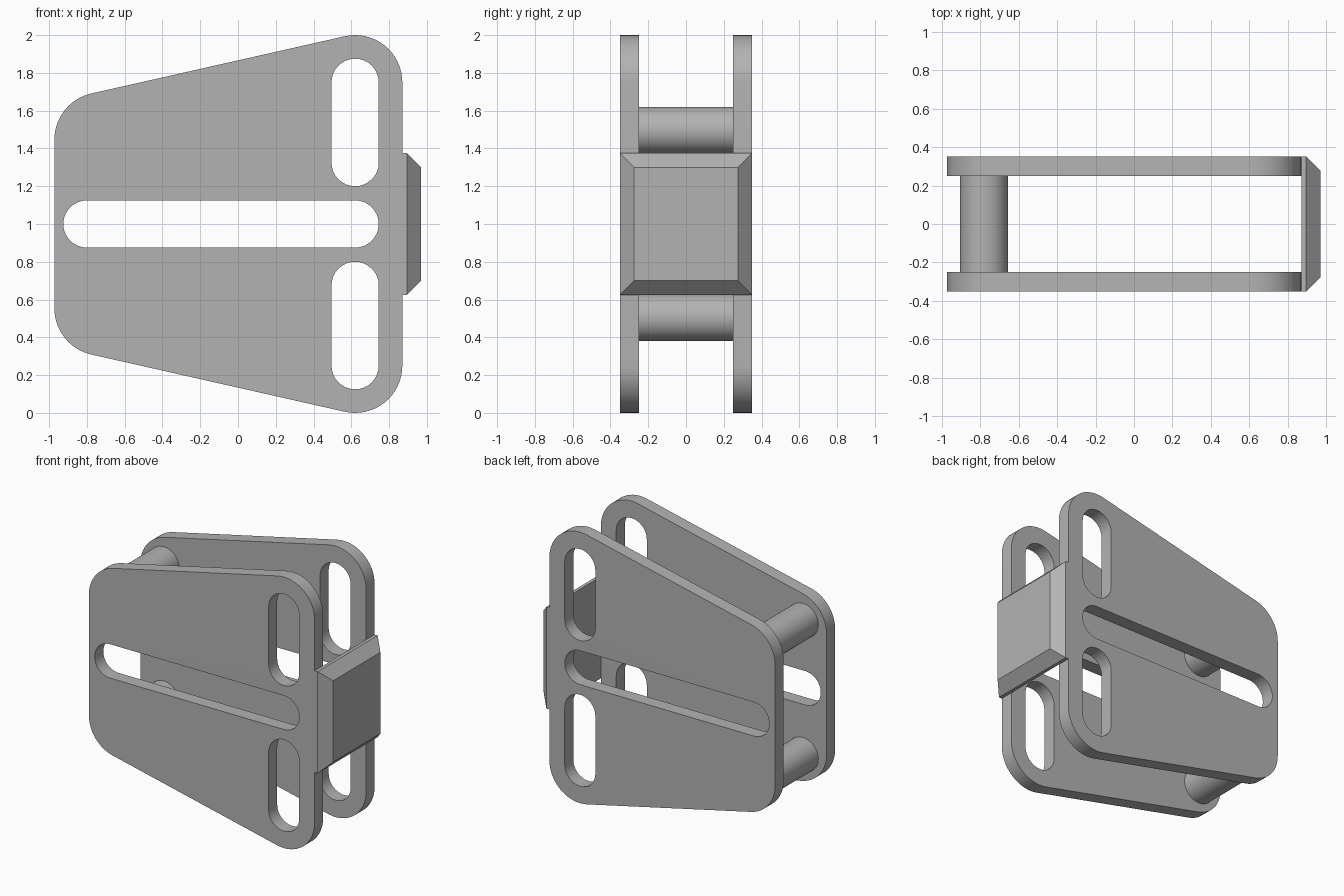
import bpy
import bmesh
import math
from mathutils import Matrix

cube = bpy.data.objects.get("Cube")
if cube:
    bpy.data.objects.remove(cube, do_unlink=True)

grey = bpy.data.materials.new("plain grey")
grey.use_nodes = True
GREY = (0.45, 0.45, 0.45, 1)
grey.diffuse_color = GREY
grey.node_tree.nodes["Principled BSDF"].inputs["Base Color"].default_value = GREY

MID = 1.0            # height of the symmetry plane
INNER, OUTER = 0.25, 0.35   # inner and outer y of the side plates


def finish(name, mesh):
    """Link a mesh as an object, colour it and smooth its curved faces."""
    obj = bpy.data.objects.new(name, mesh)
    bpy.context.collection.objects.link(obj)
    mesh.materials.clear()
    mesh.materials.append(grey)
    bpy.ops.object.select_all(action="DESELECT")
    obj.select_set(True)
    bpy.context.view_layer.objects.active = obj
    bpy.ops.object.shade_smooth_by_angle(angle=math.radians(30))
    return obj


def arc(cx, cz, r, start, end, steps=16):
    """Points along an arc, angles in degrees."""
    angles = [math.radians(start + (end - start) * i / steps) for i in range(steps + 1)]
    return [(cx + r * math.cos(a), cz + r * math.sin(a)) for a in angles]


def slot(ax, az, bx, bz, r=0.125):
    """Rounded slot between two centres."""
    d = math.degrees(math.atan2(bz - az, bx - ax))
    return arc(bx, bz, r, d - 90, d + 90) + arc(ax, az, r, d + 90, d + 270)


# Tapered plate outline, upper half mirrored to the lower half
tilt = math.degrees(math.atan2(0.305, 1.345))
upper = arc(0.62, 1.75, 0.25, 0, 90 + tilt) + arc(-0.722, 1.447, 0.25, 90 + tilt, 180)
outline = upper + [(x, 2 * MID - z) for x, z in reversed(upper)]
loops = [outline, slot(-0.80, MID, 0.62, MID)]
for side in (1, -1):
    loops.append(slot(0.62, MID + side * 0.325, 0.62, MID + side * 0.75))


def side_plate(name, y):
    curve = bpy.data.curves.new(name, "CURVE")
    curve.dimensions = "2D"
    curve.fill_mode = "BOTH"
    curve.extrude = (OUTER - INNER) / 2
    for points in loops:
        spline = curve.splines.new("POLY")
        spline.points.add(len(points) - 1)
        for p, (x, z) in zip(spline.points, points):
            p.co = (x, z, 0, 1)
        spline.use_cyclic_u = True
    helper = bpy.data.objects.new("outline_helper", curve)
    bpy.context.collection.objects.link(helper)
    bpy.context.view_layer.update()
    graph = bpy.context.evaluated_depsgraph_get()
    mesh = bpy.data.meshes.new_from_object(helper.evaluated_get(graph))
    bpy.data.objects.remove(helper, do_unlink=True)
    mesh.transform(Matrix.Translation((0, y, 0)) @ Matrix.Rotation(math.pi / 2, 4, "X"))
    bm = bmesh.new()
    bm.from_mesh(mesh)
    bmesh.ops.remove_doubles(bm, verts=bm.verts, dist=0.0001)
    bmesh.ops.recalc_face_normals(bm, faces=bm.faces)
    bm.to_mesh(mesh)
    bm.free()
    finish(name, mesh)


side_plate("front_plate", -(INNER + OUTER) / 2)
side_plate("back_plate", (INNER + OUTER) / 2)

# Round spacer rods between the plates
for name, side in (("upper_rod", 1), ("lower_rod", -1)):
    bm = bmesh.new()
    place = Matrix.Translation((-0.78, 0, MID + side * 0.495)) @ Matrix.Rotation(math.pi / 2, 4, "X")
    bmesh.ops.create_cone(bm, cap_ends=True, segments=48, radius1=0.125, radius2=0.125,
                          depth=2 * INNER, matrix=place)
    mesh = bpy.data.meshes.new(name)
    bm.to_mesh(mesh)
    bm.free()
    finish(name, mesh)

# End block with a chamfered outer face
bm = bmesh.new()
rings = []
for x, half_y, half_z in ((0.87, 0.35, 0.375), (0.895, 0.35, 0.375), (0.97, 0.275, 0.3)):
    rings.append([bm.verts.new((x, sy * half_y, MID + sz * half_z))
                  for sy, sz in ((-1, -1), (1, -1), (1, 1), (-1, 1))])
for a, b in zip(rings, rings[1:]):
    for i in range(4):
        j = (i + 1) % 4
        bm.faces.new((a[i], a[j], b[j], b[i]))
bm.faces.new(rings[0])
bm.faces.new(rings[-1])
bmesh.ops.recalc_face_normals(bm, faces=bm.faces)
mesh = bpy.data.meshes.new("end_block")
bm.to_mesh(mesh)
bm.free()
finish("end_block", mesh)
